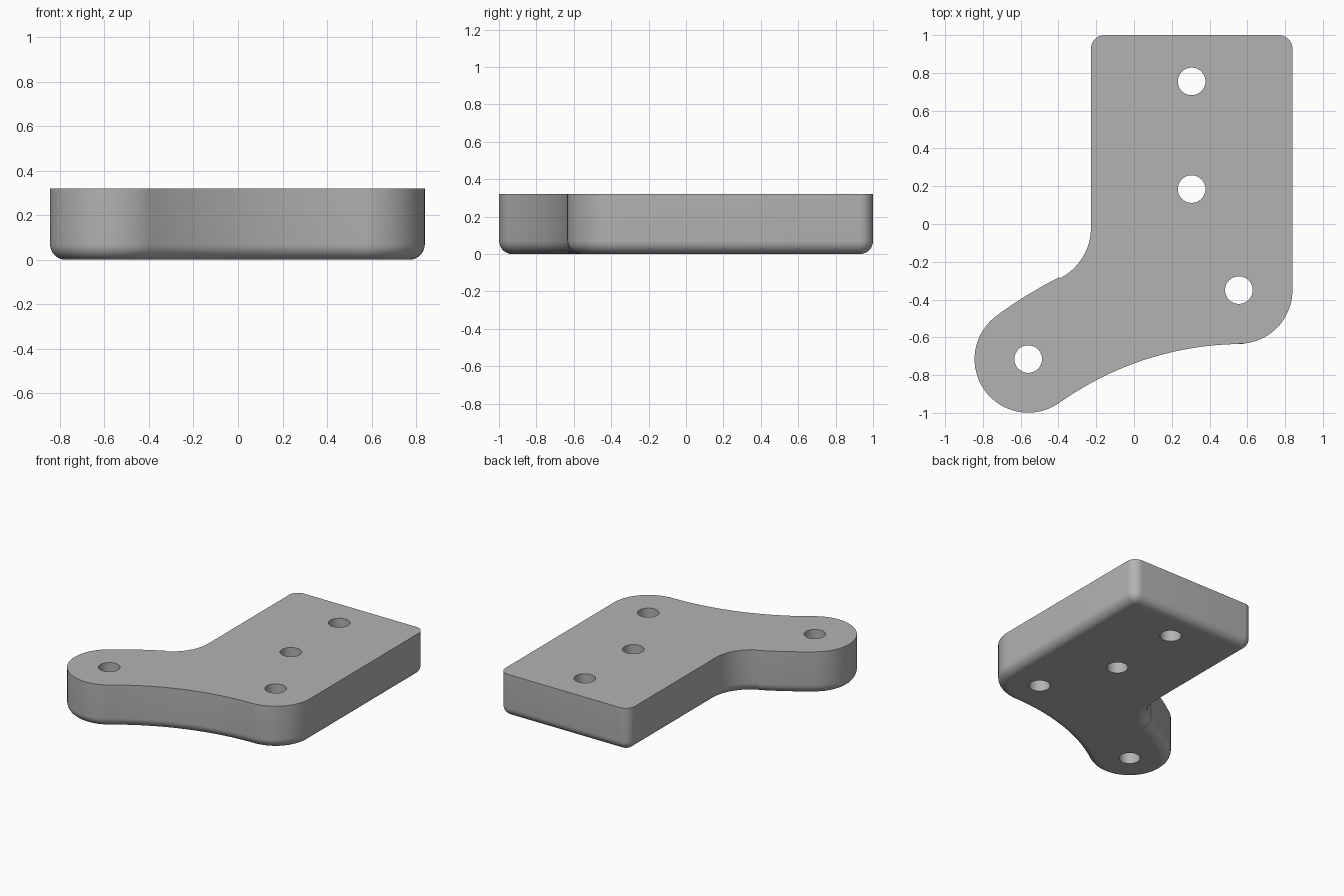
import bpy
import bmesh
from math import cos, sin, pi, radians

if "Cube" in bpy.data.objects:
    bpy.data.objects.remove(bpy.data.objects["Cube"])

HEIGHT = 0.32
FILLET = 0.07        # rounding along the lower rim
FILLET_STEPS = 8
HOLE_R = 0.073
HOLES = [(0.305, 0.755), (0.305, 0.185), (0.555, -0.35), (-0.56, -0.715)]

# Outline as tangent arcs: centre x, y, radius, start and end degrees, steps.
# A falling angle means a hollow arc.
ARCS = [
    (-0.56, -0.715, 0.284, 126, 305.7, 40),      # rounded arm end
    (0.58, -2.316, 1.681, 125.7, 90, 20),        # hollow front edge
    (0.555, -0.35, 0.284, -90, 0, 20),           # front left corner
    (0.767, 0.928, 0.072, 0, 90, 10),            # back left corner
    (-0.156, 0.928, 0.072, 90, 180, 10),         # back right corner
    (-0.528, -0.02, 0.30, 0, -63, 16),           # inner elbow
    (0.731, -2.492, 2.481, 117, 126, 8),         # arm back edge
]


def outline(inset):
    """Plate outline moved inward by inset."""
    points = []
    for x, y, r, a0, a1, steps in ARCS:
        r += -inset if a1 > a0 else inset
        for i in range(steps + 1):
            a = radians(a0 + (a1 - a0) * i / steps)
            points.append((x + r * cos(a), y + r * sin(a)))
    return points


def ring(bm, points, z):
    return [bm.verts.new((x, y, z)) for x, y in points]


def bridge(bm, lower, upper):
    n = len(lower)
    for i in range(n):
        j = (i + 1) % n
        bm.faces.new((lower[i], lower[j], upper[j], upper[i]))


def loop_edges(bm, verts):
    return [bm.edges.get((v, verts[(i + 1) % len(verts)]))
            for i, v in enumerate(verts)]


bm = bmesh.new()

# Outer wall with the rounded lower rim
rings = []
for k in range(FILLET_STEPS + 1):
    a = pi / 2 * k / FILLET_STEPS
    rings.append(ring(bm, outline(FILLET * (1 - sin(a))), FILLET * (1 - cos(a))))
rings.append(ring(bm, outline(0), HEIGHT))
for lower, upper in zip(rings, rings[1:]):
    bridge(bm, lower, upper)
bottom_edges = loop_edges(bm, rings[0])
top_edges = loop_edges(bm, rings[-1])

# Walls of the screw holes
for hx, hy in HOLES:
    circle = [(hx + HOLE_R * cos(2 * pi * i / 40), hy + HOLE_R * sin(2 * pi * i / 40))
              for i in range(40)]
    low, high = ring(bm, circle, 0), ring(bm, circle, HEIGHT)
    bridge(bm, low, high)
    bottom_edges += loop_edges(bm, low)
    top_edges += loop_edges(bm, high)

# Flat caps around the holes
for edges, direction in ((bottom_edges, -1), (top_edges, 1)):
    bmesh.ops.triangle_fill(bm, edges=edges, use_beauty=True, normal=(0, 0, direction))
    for e in edges:
        e.smooth = False
bmesh.ops.remove_doubles(bm, verts=bm.verts, dist=0.0005)
bmesh.ops.recalc_face_normals(bm, faces=bm.faces)

mesh = bpy.data.meshes.new("bracket_plate")
bm.to_mesh(mesh)
bm.free()
plate = bpy.data.objects.new("bracket_plate", mesh)
bpy.context.collection.objects.link(plate)

# Single grey finish
grey = bpy.data.materials.new("plain_grey")
grey.use_nodes = True
colour = (0.45, 0.45, 0.45, 1)
grey.diffuse_color = colour
grey.node_tree.nodes["Principled BSDF"].inputs["Base Color"].default_value = colour
mesh.materials.append(grey)

# Smooth curves, crisp rims
bpy.ops.object.select_all(action="DESELECT")
plate.select_set(True)
bpy.context.view_layer.objects.active = plate
bpy.ops.object.shade_smooth_by_angle(angle=radians(30), keep_sharp_edges=True)
